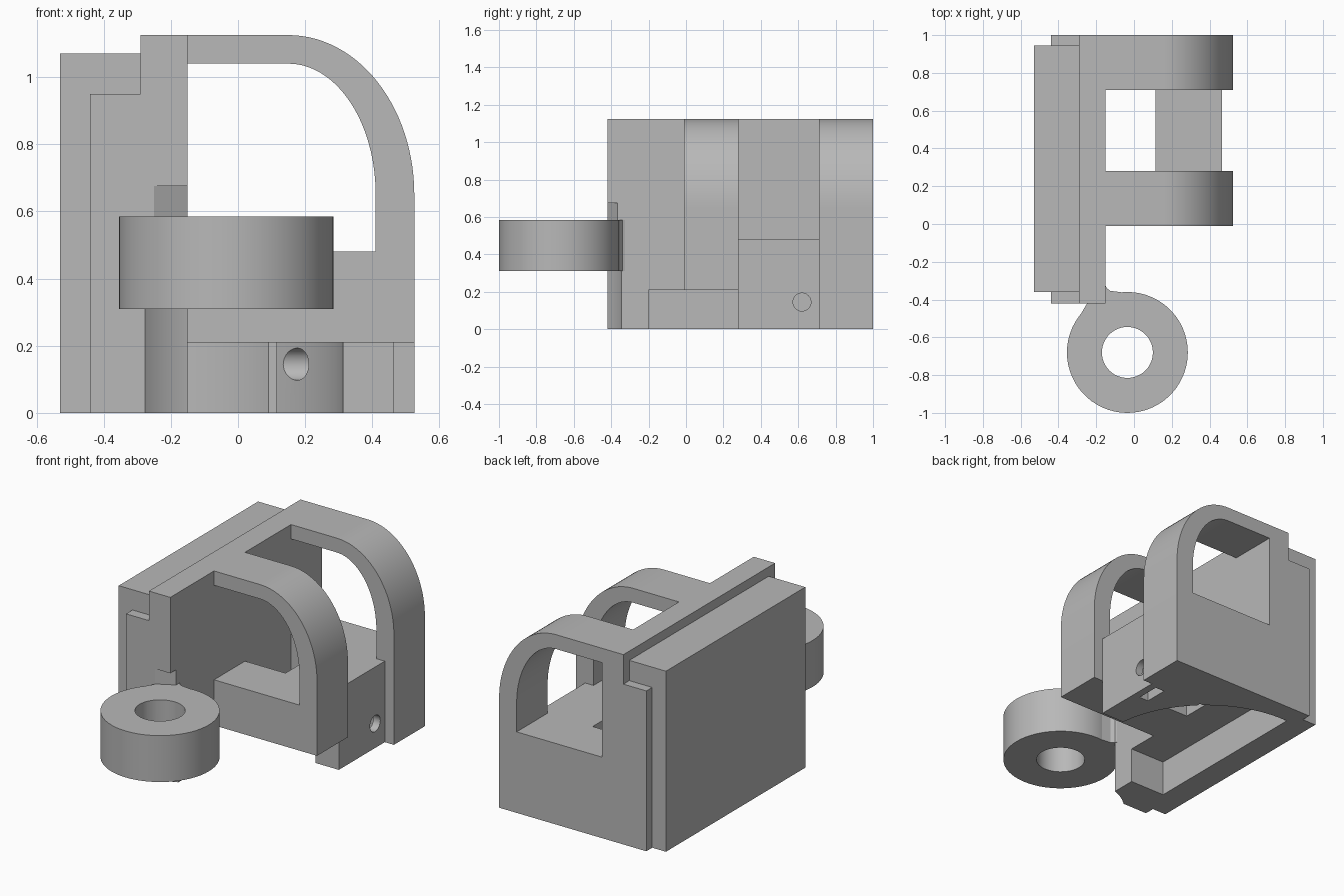
import bpy, bmesh, math
from mathutils import Vector

cube = bpy.data.objects.get("Cube")
if cube:
    bpy.data.objects.remove(cube, do_unlink=True)

grey = bpy.data.materials.new("plain grey")
grey.use_nodes = True
grey.diffuse_color = (0.48, 0.48, 0.48, 1)
grey.node_tree.nodes["Principled BSDF"].inputs["Base Color"].default_value = (0.48, 0.48, 0.48, 1)


def arc(cx, cy, rx, ry, start, end, steps):
    """Points on an ellipse arc, angles in degrees."""
    angles = [math.radians(start + (end - start) * i / steps) for i in range(steps + 1)]
    return [(cx + rx * math.cos(a), cy + ry * math.sin(a)) for a in angles]


def prism(name, outline, low, high, axis="z"):
    """Extrude a 2D outline between two positions along an axis."""
    place = {"x": lambda p: (low, p[0], p[1]),
             "y": lambda p: (p[0], low, p[1]),
             "z": lambda p: (p[0], p[1], low)}[axis]
    bm = bmesh.new()
    face = bm.faces.new([bm.verts.new(place(p)) for p in outline])
    grown = bmesh.ops.extrude_face_region(bm, geom=[face])
    shift = Vector([(high - low) if a == axis else 0 for a in "xyz"])
    moved = [v for v in grown["geom"] if isinstance(v, bmesh.types.BMVert)]
    bmesh.ops.translate(bm, verts=moved, vec=shift)
    bmesh.ops.recalc_face_normals(bm, faces=bm.faces)
    mesh = bpy.data.meshes.new(name)
    bm.to_mesh(mesh)
    bm.free()
    mesh.materials.append(grey)
    obj = bpy.data.objects.new(name, mesh)
    bpy.context.collection.objects.link(obj)
    return obj


def rect(x0, x1, y0, y1):
    return [(x0, y0), (x1, y0), (x1, y1), (x0, y1)]


def boolean(obj, tools, operation="DIFFERENCE"):
    """Apply boolean tools to an object."""
    for tool in tools:
        mod = obj.modifiers.new(tool.name, "BOOLEAN")
        mod.operation = operation
        mod.solver = "EXACT"
        mod.object = tool
    graph = bpy.context.evaluated_depsgraph_get()
    mesh = bpy.data.meshes.new_from_object(obj.evaluated_get(graph))
    obj.modifiers.clear()
    obj.data = mesh


RING = (-0.035, -0.68)

# Side plate and the stepped wall beside it
plate = prism("side_plate", [(-0.53, 0), (-0.44, 0), (-0.44, 0.95), (-0.29, 0.95),
                             (-0.29, 1.07), (-0.53, 1.07)], -0.36, 0.945, "y")
wall = prism("stepped_wall", [(-0.44, 0), (-0.15, 0), (-0.15, 1.125), (-0.29, 1.125),
                              (-0.29, 0.95), (-0.44, 0.95)], -0.42, 1.0, "y")


# Arched frames
def arch(name, bottom, y0, y1):
    outer = arc(0.15, 0.65, 0.375, 0.475, 90, 0, 28)
    inner = arc(0.15, 0.65, 0.26, 0.39, 0, 90, 28)
    outline = ([(-0.15, 1.125)] + outer + [(0.525, bottom), (-0.15, bottom),
               (-0.15, 0.48), (0.41, 0.48)] + inner + [(-0.15, 1.04)])
    return prism(name, outline, y0, y1, "y")


front_arch = arch("front_arch", 0.21, -0.01, 0.28)
rear_arch = arch("rear_arch", 0, 0.71, 1.0)

# Block between the arches
block = prism("middle_block", rect(0.115, 0.465, 0.28, 0.71), 0, 0.48)

# Ring with its neck
ring = prism("ring", arc(*RING, 0.32, 0.32, 0, 354, 59), 0.31, 0.585)
neck = prism("ring_neck", [(-0.325, -0.55), (-0.245, -0.415), (-0.2, -0.33), (-0.152, -0.32),
                           (-0.145, -0.34), (-0.125, -0.354), (-0.07, -0.361), (-0.07, -0.45),
                           (-0.2, -0.6)], 0.31, 0.585)
bore = prism("ring_bore", arc(*RING, 0.135, 0.135, 0, 352.5, 47), 0.2, 0.7)
boolean(ring, [neck], "UNION")
boolean(ring, [bore])

# Cutters: rounded underside pocket, ring clearance, cross hole, slot
pocket = prism("pocket_cutter", [(-0.38, -0.2), (0.6, -0.2), (0.6, 0.279)]
               + arc(-0.35, 0.21, 0.667, 0.667, 6, 92.5, 36), -0.1, 0.21)
clearance = prism("clearance_cutter", arc(*RING, 0.355, 0.355, 0, 355, 71), -0.1, 0.31)
notch = prism("notch_cutter", [(-0.259, -0.425), (-0.14, -0.36), (-0.1, -0.36), (-0.1, -0.5),
                               (-0.259, -0.5)], 0.585, 0.675)
hole = prism("hole_cutter", arc(0.62, 0.145, 0.048, 0.048, 0, 348.75, 31), 0.05, 0.5, "x")
slot = prism("slot_cutter", rect(0.36, 0.42, 0.55, 0.69), -0.1, 0.22)

boolean(wall, [pocket, clearance, notch])
boolean(rear_arch, [pocket])
boolean(block, [pocket, hole, slot])
for helper in (neck, bore, pocket, clearance, notch, hole, slot):
    bpy.data.objects.remove(helper, do_unlink=True)

# Smooth curved faces, keep sharp edges
bpy.ops.object.select_all(action="DESELECT")
for obj in (plate, wall, front_arch, rear_arch, block, ring):
    obj.select_set(True)
    bpy.context.view_layer.objects.active = obj
bpy.ops.object.shade_smooth_by_angle(angle=math.radians(25))
